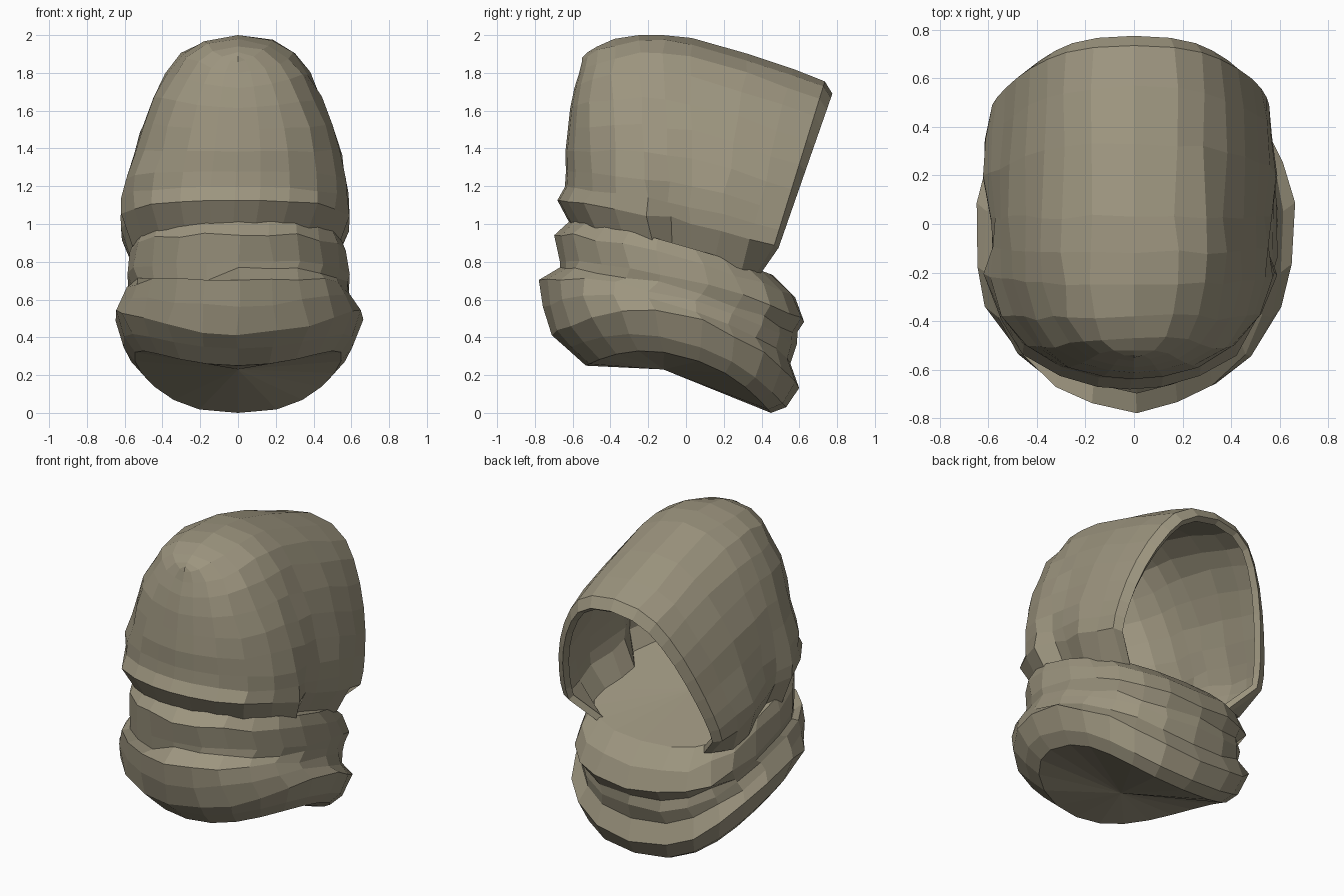
import bpy, bmesh, math, random
from mathutils import Vector

random.seed(4)
if "Cube" in bpy.data.objects:
    bpy.data.objects.remove(bpy.data.objects["Cube"])

cloth = bpy.data.materials.new("olive_cloth")
cloth.use_nodes = True
COLOR = (0.335, 0.300, 0.212, 1)
cloth.diffuse_color = COLOR
cloth.node_tree.nodes["Principled BSDF"].inputs["Base Color"].default_value = COLOR


def jitter(amount):
    return Vector([random.uniform(-amount, amount) for _ in range(3)])


def loft(name, rows, closed, caps=()):
    """Skin rows of points; caps pairs a row index with a fan centre."""
    bm = bmesh.new()
    grid = [[bm.verts.new(p) for p in row] for row in rows]
    n = len(rows[0])
    for a, b in zip(grid, grid[1:]):
        for i in range(n if closed else n - 1):
            j = (i + 1) % n
            bm.faces.new((a[i], a[j], b[j], b[i]))
    for index, centre in caps:
        tip = bm.verts.new(centre)
        for i in range(n):
            bm.faces.new((grid[index][i], grid[index][(i + 1) % n], tip))
    bmesh.ops.remove_doubles(bm, verts=bm.verts, dist=0.004)
    bmesh.ops.recalc_face_normals(bm, faces=bm.faces)
    # Make the shell face outward
    middle = sum((v.co for v in bm.verts), Vector()) / len(bm.verts)
    facing = sum(f.normal.dot(f.calc_center_median() - middle) * f.calc_area() for f in bm.faces)
    if facing < 0:
        bmesh.ops.reverse_faces(bm, faces=bm.faces)
    mesh = bpy.data.meshes.new(name)
    bm.to_mesh(mesh)
    bm.free()
    mesh.materials.append(cloth)
    obj = bpy.data.objects.new(name, mesh)
    bpy.context.collection.objects.link(obj)
    return obj


# Neck cowl: tilted rings (front y, front z, back y, back z, half width, side lift)
RINGS = [
    (-0.53, 0.25, 0.45, 0.00, 0.55, 0.18),
    (-0.63, 0.34, 0.53, 0.03, 0.61, 0.20),
    (-0.72, 0.42, 0.59, 0.14, 0.66, 0.24),
    (-0.75, 0.57, 0.55, 0.27, 0.62, 0.16),
    (-0.77, 0.70, 0.59, 0.36, 0.59, 0.10),
    (-0.67, 0.76, 0.58, 0.42, 0.58, 0.07),
    (-0.67, 0.80, 0.62, 0.49, 0.595, 0.06),
    (-0.69, 0.95, 0.58, 0.61, 0.57, 0.05),
    (-0.60, 1.03, 0.46, 0.73, 0.55, 0.02),
]
SIDES = 22
CREASE = 5


def cowl_ring(k):
    yf, zf, yb, zb, half, lift = RINGS[k]
    rough = 0.012 if 1 < k < len(RINGS) - 1 else 0
    points = []
    for i in range(SIDES):
        a = math.tau * i / SIDES
        s, c = math.sin(a), math.cos(a)
        power = 0.78 if c > 0 else 0.95
        x = half * math.copysign(abs(s) ** power, s)
        u = 0.5 + 0.5 * math.copysign(abs(c) ** power, c)
        z = zf + (zb - zf) * u + lift * s * s
        # Sagging crease on one side of the front
        if k == CREASE and c < -0.2 and -0.5 < x < -0.12:
            z -= 0.06
        points.append(Vector((x, yf + (yb - yf) * u, z)) + jitter(rough))
    return points


loft("neck_cowl", [cowl_ring(k) for k in range(len(RINGS))], True,
     [(0, (0, -0.12, 0.23)), (-1, (0, -0.1, 0.86))])

# Hood: arches from the face opening to the closed side (base y, top y, top z, width)
ARCHES = [
    (0.44, 0.775, 1.69, 0.86),
    (0.42, 0.735, 1.755, 0.95),
    (0.30, 0.57, 1.82, 0.98),
    (0.15, 0.33, 1.90, 1.00),
    (0.02, 0.03, 1.985, 1.00),
    (-0.08, -0.12, 2.00, 1.00),
    (-0.18, -0.25, 2.00, 0.98),
    (-0.33, -0.38, 1.98, 0.90),
    (-0.46, -0.47, 1.94, 0.73),
    (-0.55, -0.52, 1.91, 0.48),
    (-0.60, -0.54, 1.89, 0.22),
    (-0.61, -0.55, 1.88, 0.00),
]
# Arch outline: height fraction, half width, bulge of the closed side
OUTLINE = [
    (0.0, 0.535, 0.0), (0.15, 0.60, 0.08), (0.23, 0.60, 0.045), (0.32, 0.585, 0.045),
    (0.44, 0.555, 0.055), (0.57, 0.51, 0.05), (0.7, 0.45, 0.045), (0.82, 0.375, 0.03),
    (0.91, 0.295, 0.01), (0.975, 0.175, 0.0),
]
# Sideways shift of the pinched fold, per arch
FOLD = {4: -0.05, 5: -0.06, 6: 0.02}


def hood_point(k, t, width, bulge, side):
    yb, yt, zt, scale = ARCHES[k]
    zb = 0.99 - 0.25 * (yb + 0.6)
    x = scale * width
    y = yb + (yt - yb) * t
    y -= bulge * min(1, max(0, (-yb - 0.1) / 0.4))
    # Opening edge tucks in at its lower corner
    if k < 2 and t == 0:
        x *= 0.82
        y -= 0.05
    low = max(0, 1 - t / 0.5)
    x += FOLD.get(k, 0) * low
    # Cloth hangs slightly to one side near the base
    return Vector((side * x - 0.025 * low, y, zb + (zt - zb) * t))


arches = []
for k in range(len(ARCHES)):
    rough = 0.011 if 1 < k < 9 else 0
    left = [hood_point(k, *o, 1) + jitter(rough) for o in OUTLINE]
    right = [hood_point(k, *o, -1) + jitter(rough) for o in OUTLINE]
    arches.append(left + [hood_point(k, 1, 0, 0, 1)] + right[::-1])
hood = loft("hood", arches, False)
thick = hood.modifiers.new("cloth_thickness", "SOLIDIFY")
thick.thickness = 0.04
thick.offset = -1
